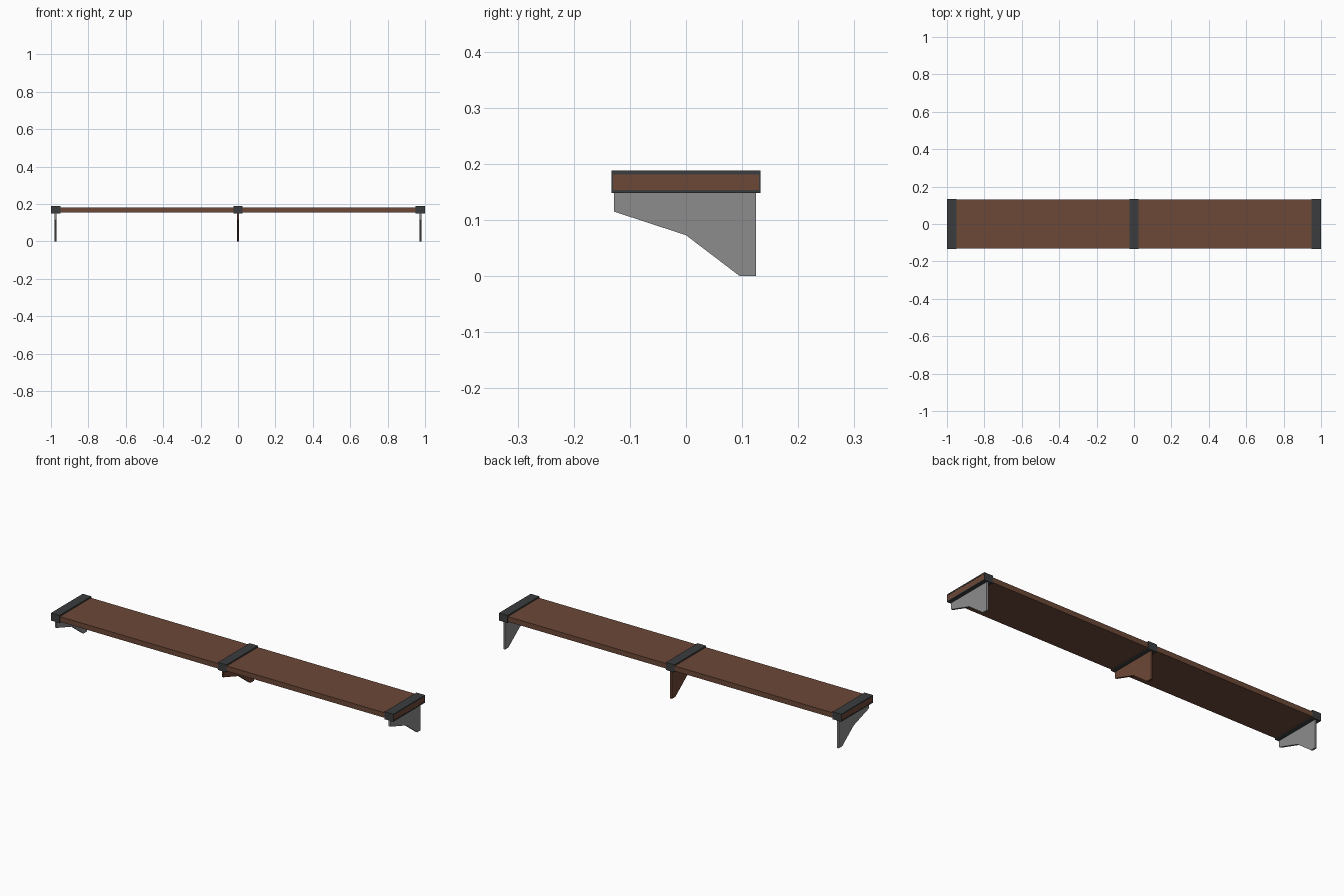
import bpy, bmesh

if "Cube" in bpy.data.objects:
    bpy.data.objects.remove(bpy.data.objects["Cube"])

def material(name, rgb):
    m = bpy.data.materials.new(name)
    m.diffuse_color = (*rgb, 1.0)
    m.use_nodes = True
    m.node_tree.nodes["Principled BSDF"].inputs["Base Color"].default_value = m.diffuse_color
    return m

WOOD = material("brown_wood", (0.153, 0.065, 0.040))
GREY = material("grey_metal", (0.262, 0.262, 0.262))
DARK = material("dark_metal", (0.044, 0.046, 0.047))

def finish(name, bm, mat):
    bmesh.ops.recalc_face_normals(bm, faces=bm.faces)
    me = bpy.data.meshes.new(name)
    bm.to_mesh(me)
    bm.free()
    me.materials.append(mat)
    ob = bpy.data.objects.new(name, me)
    bpy.context.collection.objects.link(ob)
    return ob

def extrude_profile(name, pts, x, width, mat):
    """Solid from a (y, z) outline, centred on x."""
    bm = bmesh.new()
    a = [bm.verts.new((x - width / 2, y, z)) for y, z in pts]
    b = [bm.verts.new((x + width / 2, y, z)) for y, z in pts]
    n = len(pts)
    bm.faces.new(a)
    bm.faces.new(b)
    for i in range(n):
        j = (i + 1) % n
        bm.faces.new((a[i], a[j], b[j], b[i]))
    return finish(name, bm, mat)

def rect(y, z0, z1):
    return [(-y, z0), (y, z0), (y, z1), (-y, z1)]

def band(name, x, width, mat):
    """Rectangular sleeve wrapped round the plank."""
    bm = bmesh.new()
    loops = []
    for pts in (rect(0.1325, 0.148, 0.188), rect(0.130, 0.154, 0.181)):
        for s in (-1, 1):
            loops.append([bm.verts.new((x + s * width / 2, y, z)) for y, z in pts])
    o0, o1, i0, i1 = loops
    for p, q in ((o0, o1), (o1, i1), (i1, i0), (i0, o0)):
        for k in range(4):
            j = (k + 1) % 4
            bm.faces.new((p[k], p[j], q[j], q[k]))
    return finish(name, bm, mat)

# plank
extrude_profile("shelf_plank", rect(0.130, 0.154, 0.181), 0, 1.998, WOOD)

# bands and wall brackets
bracket = [(-0.128, 0.149), (-0.128, 0.115), (0.0, 0.073),
           (0.096, 0.0), (0.125, 0.0), (0.125, 0.149)]
for label, x, mat in (("left", -0.975, GREY), ("middle", 0.0, WOOD), ("right", 0.975, GREY)):
    band(label + "_band", x, 0.05, DARK)
    extrude_profile(label + "_bracket", bracket, x, 0.01, mat)
